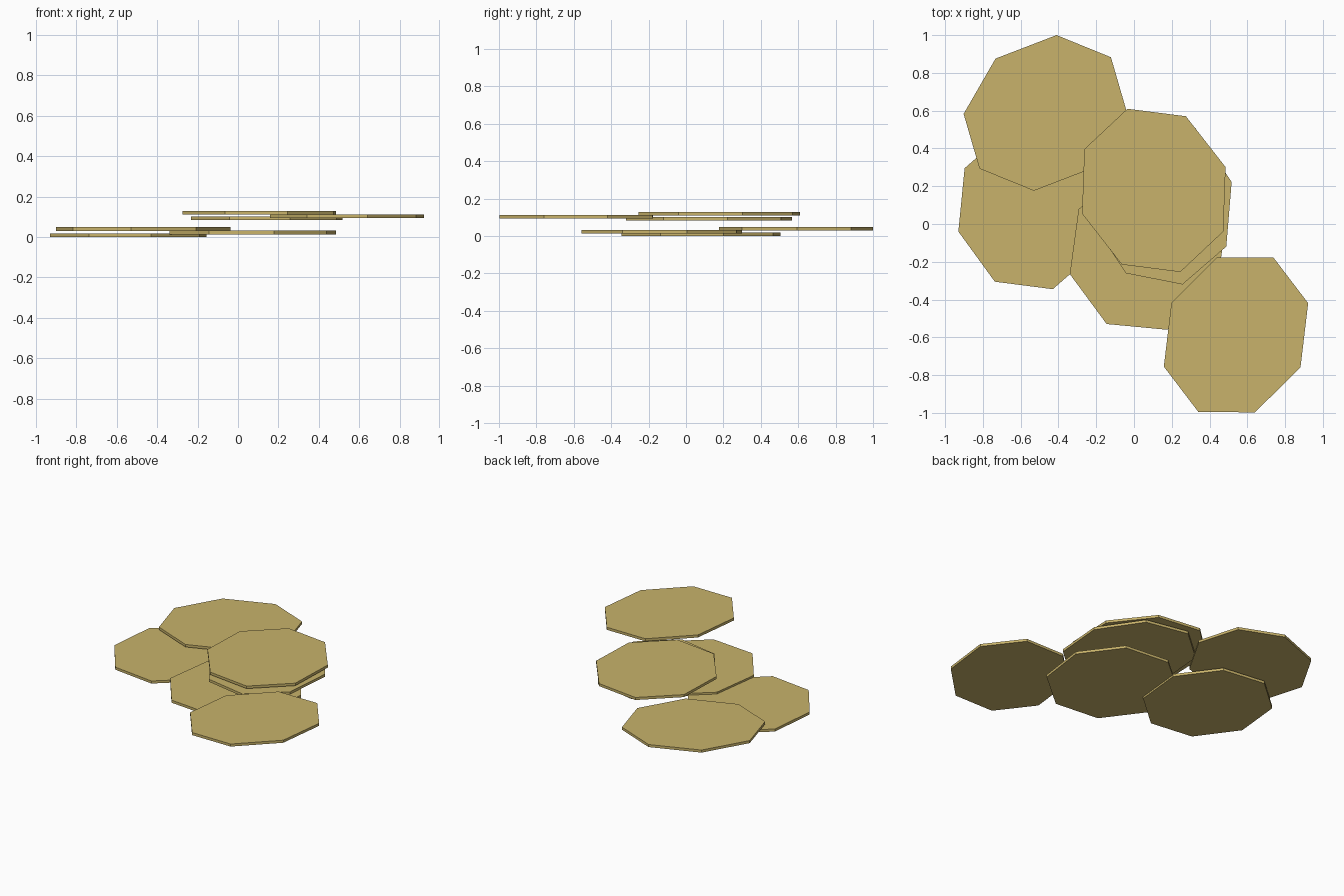
import bpy, bmesh, math
from mathutils import Vector

if "Cube" in bpy.data.objects:
    bpy.data.objects.remove(bpy.data.objects["Cube"])

tan = bpy.data.materials.new("straw_tan")
tan.diffuse_color = (0.58, 0.45, 0.145, 1)
tan.use_nodes = True
tan.node_tree.nodes["Principled BSDF"].inputs["Base Color"].default_value = tan.diffuse_color

THICK = 0.018


def octagon_plate(name, centre, a, b, z):
    """Flat eight-sided plate; a and b are its half diagonals a quarter turn apart."""
    c, a, b = Vector(centre), Vector(a), Vector(b)
    bm = bmesh.new()
    ring = []
    for i in range(8):
        t = i * math.pi / 4
        p = c + a * math.cos(t) + b * math.sin(t)
        ring.append(bm.verts.new((p.x, p.y, z)))
    base = bm.faces.new(ring)
    top = bmesh.ops.extrude_face_region(bm, geom=[base], use_keep_orig=True)
    verts = [g for g in top["geom"] if isinstance(g, bmesh.types.BMVert)]
    bmesh.ops.translate(bm, verts=verts, vec=(0, 0, THICK))
    bmesh.ops.recalc_face_normals(bm, faces=bm.faces)
    me = bpy.data.meshes.new(name)
    bm.to_mesh(me)
    bm.free()
    me.materials.append(tan)
    ob = bpy.data.objects.new(name, me)
    bpy.context.collection.objects.link(ob)
    return ob


# Lower layer of three overlapping plates
octagon_plate("lower_plate_left", (-0.543, 0.08), (0.387, 0.12), (-0.113, 0.425), 0.0)
octagon_plate("lower_plate_middle", (0.073, -0.13), (0.413, 0.135), (-0.105, 0.43), 0.013)
octagon_plate("lower_plate_back", (-0.47, 0.588), (0.432, 0.005), (0.06, 0.412), 0.030)

# Upper layer of three overlapping plates
octagon_plate("upper_plate_under", (0.142, 0.123), (0.375, 0.10), (-0.115, 0.443), 0.084)
octagon_plate("upper_plate_front", (0.54, -0.587), (0.382, 0.168), (-0.101, 0.41), 0.094)
octagon_plate("upper_plate_top", (0.105, 0.178), (0.38, 0.123), (-0.14, 0.432), 0.110)
